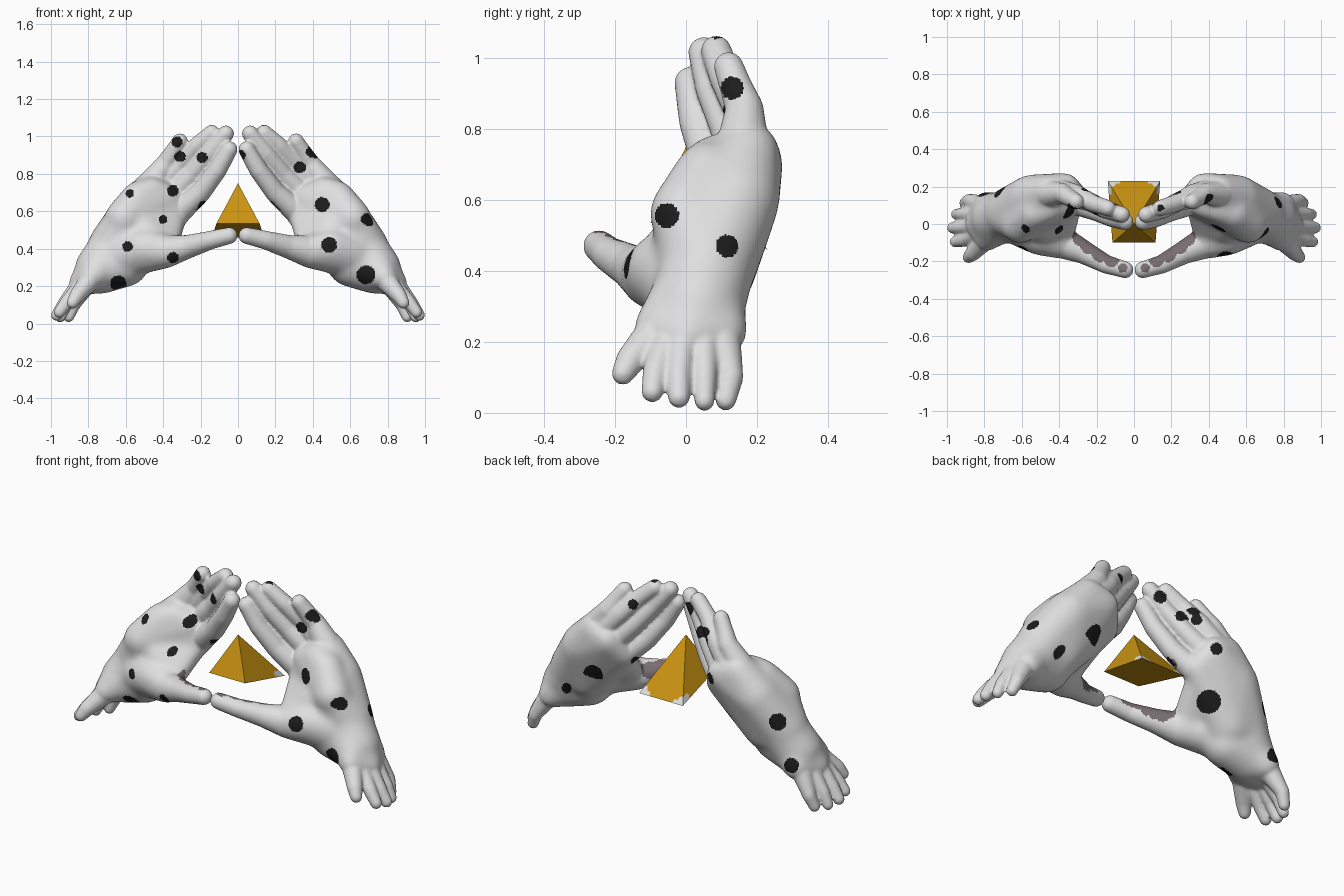
import bpy, bmesh, math
from mathutils import Vector

if "Cube" in bpy.data.objects:
    bpy.data.objects.remove(bpy.data.objects["Cube"])


def material(name, rgb):
    m = bpy.data.materials.new(name)
    m.diffuse_color = (*rgb, 1)
    m.use_nodes = True
    m.node_tree.nodes["Principled BSDF"].inputs["Base Color"].default_value = m.diffuse_color
    return m


grey = material("pale grey", (0.74, 0.74, 0.75))
black = material("spot black", (0.012, 0.012, 0.012))
mauve = material("mauve grey", (0.19, 0.155, 0.165))
gold = material("gold", (0.60, 0.30, 0.006))

# Rounded masses of one hand: each list is one hull of balls (x, y, z, radius)
MASSES = [
    # back of the palm
    [(.455, .17, .73, .09), (.37, .19, .70, .08), (.31, .13, .61, .07), (.61, .0, .56, .09),
     (.55, .14, .60, .12), (.67, .06, .41, .13), (.57, .06, .40, .13)],
    # pads under the fingers and along the outer edge
    [(.36, .10, .67, .06), (.46, .08, .71, .07), (.53, .06, .67, .09), (.61, .0, .56, .1)],
    # thumb web
    [(.36, -.02, .45, .05), (.34, .1, .56, .06), (.5, 0, .5, .09), (.42, -.06, .40, .07)],
    # ball of the thumb
    [(.60, .0, .37, .12), (.50, -.06, .40, .105), (.38, -.1, .385, .085)],
    # wrist and back of the small hand
    [(.66, .06, .41, .13), (.60, .02, .32, .12), (.74, .03, .29, .13)],
    [(.72, .03, .31, .13), (.79, -.09, .24, .055), (.79, .1, .23, .07), (.85, .0, .21, .055)],
]
# Finger chains, ball to ball
FINGERS = [
    [(.30, .11, .61, .065), (.20, .07, .70, .055), (.11, .03, .82, .05), (.047, .012, .93, .045)],
    [(.35, .16, .69, .065), (.24, .12, .80, .052), (.15, .075, .91, .048), (.065, .05, 1.015, .044)],
    [(.41, .18, .74, .065), (.31, .16, .85, .052), (.22, .11, .95, .047), (.14, .085, 1.02, .043)],
    [(.46, .16, .75, .075), (.385, .165, .855, .054), (.345, .14, .92, .046), (.31, .12, .975, .042)],
    [(.38, -.10, .385, .085), (.27, -.15, .41, .063), (.15, -.215, .445, .05), (.047, -.245, .47, .045)],
]
SMALL_FINGERS = [
    [(.80, -.09, .22, .055), (.86, -.155, .15, .042), (.885, -.178, .11, .032)],
    [(.83, -.05, .21, .045), (.91, -.085, .12, .037), (.955, -.095, .06, .031)],
    [(.85, -.01, .21, .045), (.93, -.02, .11, .034), (.969, -.02, .044, .031)],
    [(.84, .05, .21, .045), (.92, .052, .10, .034), (.95, .052, .034, .029)],
    [(.82, .10, .20, .055), (.88, .125, .10, .037), (.905, .112, .036, .03)],
]

C, S = math.cos(math.radians(27)), math.sin(math.radians(27))


def view(right, away):
    r, a = Vector(right), Vector(away)
    return r, r.cross(a), a


FRONT = view((1, 0, 0), (0, 1, 0))
SIDE = view((0, 1, 0), (-1, 0, 0))
TOP = view((1, 0, 0), (0, 0, -1))
BACK_LEFT = view((-.866, -.5, 0), (.5 * C, -.866 * C, -S))
LOW = {s: view((-.866, -.5 * s, 0), (.5 * s * C, -.866 * C, S)) for s in (1, -1)}

# Spots as (right, up, radius) in hundredths, projected along a direction
SPOTS = {
    1: [
        (FRONT, [(1.6, 90, 2.5), (33, 83.5, 3.2), (45, 63.6, 4), (48.7, 42, 4.2), (68.4, 26, 5)]),
        (BACK_LEFT, [(-49.7, 43.9, 5.4), (-64.7, 37.4, 2.7), (-27.8, 81.3, 2.7),
                     (-16.6, 95.2, 2.2), (-26.2, 51.3, 3)]),
        (SIDE, [(13, 91.5, 3.2), (-5.4, 55.6, 3.4), (11.5, 47, 3.2)]),
    ],
    -1: [
        (FRONT, [(-32.6, 97, 2.9), (-31, 89.3, 3), (-19.2, 88.8, 2.9), (-34.8, 71, 3.1),
                 (-57.8, 69.5, 2.3), (-40, 55.6, 2.3), (-18, 62.5, 3.2), (-59, 41.2, 2.8),
                 (-34.8, 35.3, 3), (-64, 21.4, 4.3)]),
        (LOW[-1], [(12.8, 87.7, 3.4), (23.5, 78.6, 2.8), (31.8, 77.5, 2.8), (41.7, 63, 3.2),
                   (40, 35.8, 6)]),
        (BACK_LEFT, [(53, 21.4, 4.5), (60.4, -1, 4), (12.3, 67.4, 2.7)]),
    ],
}


def hull(bm, balls, side, grow=0.0):
    part = bmesh.new()
    for x, y, z, r in balls:
        ball = bmesh.ops.create_icosphere(part, subdivisions=3, radius=r + grow)["verts"]
        bmesh.ops.translate(part, verts=ball, vec=(side * x, y, z))
    out = bmesh.ops.convex_hull(part, input=part.verts[:])
    junk = [g for g in out["geom_interior"] + out["geom_unused"] if isinstance(g, bmesh.types.BMVert)]
    bmesh.ops.delete(part, geom=list(set(junk)), context="VERTS")
    bmesh.ops.recalc_face_normals(part, faces=part.faces[:])
    me = bpy.data.meshes.new("tmp")
    part.to_mesh(me)
    part.free()
    bm.from_mesh(me)
    bpy.data.meshes.remove(me)


def fuse(ob, voxel, rounds):
    # melt overlapping masses into one soft skin
    rem = ob.modifiers.new("fuse", "REMESH")
    rem.mode = "VOXEL"
    rem.voxel_size = voxel
    soft = ob.modifiers.new("soften", "SMOOTH")
    soft.factor = 0.5
    soft.iterations = rounds
    deps = bpy.context.evaluated_depsgraph_get()
    skin = bpy.data.meshes.new_from_object(ob.evaluated_get(deps))
    ob.modifiers.clear()
    ob.data = skin


def paint(me, projection, spots, index):
    # colour only the layer of faces nearest to the viewing direction
    right, up, away = projection
    data = [(p, p.center.dot(right), p.center.dot(up), p.center.dot(away))
            for p in me.polygons if p.normal.dot(away) < -0.06]
    for u, v, r in spots:
        u, v, r = u / 100, v / 100, r / 100
        hit = [(p, d) for p, a, b, d in data if (a - u) ** 2 + (b - v) ** 2 < r * r]
        if hit:
            near = min(d for _, d in hit)
            for p, d in hit:
                if d < near + 0.08:
                    p.material_index = index


def hand(name, side):
    # palm and wrist first, strongly softened
    bm = bmesh.new()
    for mass in MASSES:
        hull(bm, mass, side, 0.005)
    me = bpy.data.meshes.new(name)
    bm.to_mesh(me)
    bm.free()
    ob = bpy.data.objects.new(name, me)
    bpy.context.collection.objects.link(ob)
    fuse(ob, 0.012, 30)
    # then all fingers
    bm = bmesh.new()
    bm.from_mesh(ob.data)
    for chain in FINGERS + SMALL_FINGERS:
        for a, b in zip(chain, chain[1:]):
            hull(bm, (a, b), side)
    ob.data = bpy.data.meshes.new(name)
    bm.to_mesh(ob.data)
    bm.free()
    fuse(ob, 0.0075, 8)
    skin = ob.data
    skin.materials.clear()
    for m in (grey, black, mauve):
        skin.materials.append(m)
    for p in skin.polygons:
        p.use_smooth = True
        p.material_index = 0
    # dark inner side of the thumb and its web
    paint(skin, TOP, [(side * x, y, r) for x, y, r in
                      ((6, -23.5, 2.5), (12, -19, 4), (18, -16, 4.5), (24, -11, 5), (28, -7, 5))], 2)
    paint(skin, LOW[side], [(-side * u, v, r) for u, v, r in
                            ((19, 52.4, 4), (10, 29, 2.5), (14, 28, 3), (18, 28, 4), (21, 30, 4))], 2)
    for projection, spots in SPOTS[side]:
        paint(skin, projection, spots, 1)


hand("right_hand", 1)
hand("left_hand", -1)

# Tilted pyramid floating between the hands
bm = bmesh.new()
base = [bm.verts.new(c) for c in ((-.115, -.1, .535), (.115, -.1, .535), (.14, .23, .46), (-.14, .23, .46))]
apex = bm.verts.new((0, 0, .75))
bm.faces.new(base)
for i in range(4):
    bm.faces.new((base[i], base[(i + 1) % 4], apex))
bmesh.ops.subdivide_edges(bm, edges=bm.edges[:], cuts=15, use_grid_fill=True)
bmesh.ops.recalc_face_normals(bm, faces=bm.faces[:])
for f in bm.faces:
    c = f.calc_center_median()
    # pale rear base corners
    f.material_index = int(f.normal.z > 0 and c.y > .16 and abs(c.x) - 1.2 * (c.z - .46) > .07)
me = bpy.data.meshes.new("pyramid")
bm.to_mesh(me)
bm.free()
me.materials.append(gold)
me.materials.append(grey)
bpy.context.collection.objects.link(bpy.data.objects.new("pyramid", me))
